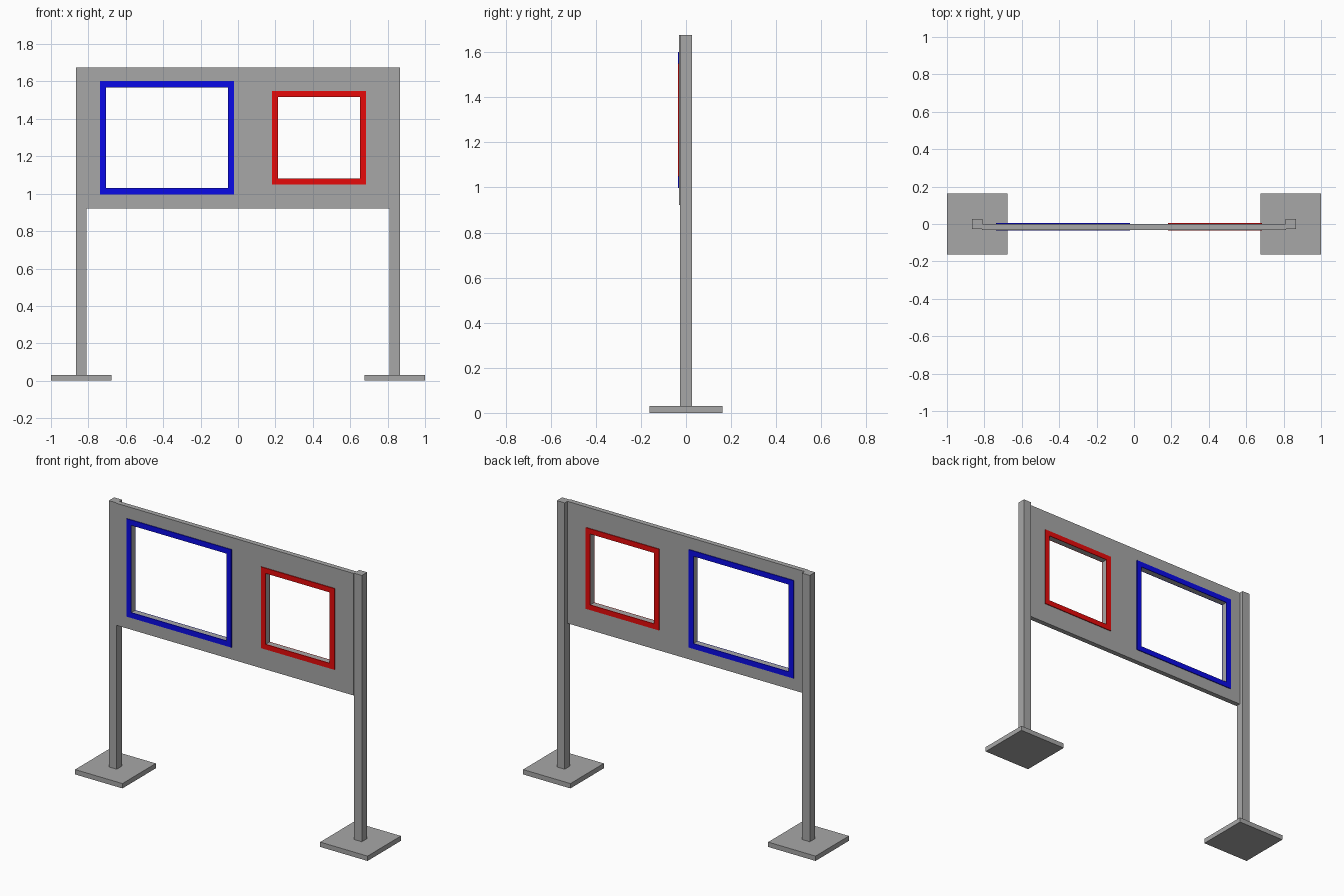
import bpy

cube = bpy.data.objects.get("Cube")
if cube:
    bpy.data.objects.remove(cube, do_unlink=True)


def material(name, rgb):
    m = bpy.data.materials.new(name)
    m.use_nodes = True
    m.diffuse_color = (*rgb, 1)
    m.node_tree.nodes["Principled BSDF"].inputs["Base Color"].default_value = (*rgb, 1)
    return m


grey = material("grey metal", (0.39, 0.39, 0.39))
blue = material("blue paint", (0.003, 0.003, 0.8))
red = material("red paint", (0.8, 0.003, 0.003))


def mesh_object(name, verts, faces, mat):
    mesh = bpy.data.meshes.new(name)
    mesh.from_pydata(verts, [], faces)
    mesh.materials.append(mat)
    obj = bpy.data.objects.new(name, mesh)
    bpy.context.collection.objects.link(obj)
    return obj


def box(name, x, y, z, mat):
    verts = [(a, b, c) for a in x for b in y for c in z]
    faces = [(0, 1, 3, 2), (4, 6, 7, 5), (0, 4, 5, 1),
             (2, 3, 7, 6), (0, 2, 6, 4), (1, 5, 7, 3)]
    return mesh_object(name, verts, faces, mat)


def ring(name, outer, inner, y, mat):
    """Rectangular frame; outer and inner are (x0, x1, z0, z1)."""
    verts = []
    for depth in y:
        for x0, x1, z0, z1 in (outer, inner):
            verts += [(x0, depth, z0), (x1, depth, z0), (x1, depth, z1), (x0, depth, z1)]
    faces = []
    for i in range(4):
        j = (i + 1) % 4
        faces += [(i, j, j + 4, i + 4), (i + 8, i + 12, j + 12, j + 8),
                  (i, i + 8, j + 8, j), (i + 4, j + 4, j + 12, i + 12)]
    return mesh_object(name, verts, faces, mat)


def cut(target, cutter):
    mod = target.modifiers.new("opening", "BOOLEAN")
    mod.object = cutter
    mod.solver = "EXACT"
    cutter.hide_render = True
    cutter.hide_set(True)


TOP = 1.676
FRONT, BACK = -0.031, 0.0
PLATE = 0.005

# Posts and foot plates
for side, s in (("left", 1), ("right", -1)):
    cx = s * 0.838
    box(side + "_foot", (cx - 0.162, cx + 0.162), (-0.163, 0.163), (0, 0.03), grey)
    box(side + "_post", (cx - 0.027, cx + 0.027), (-0.026, 0.026), (0.03, TOP), grey)

# Panel between the posts
panel = box("panel", (-0.812, 0.812), (FRONT, BACK), (0.922, TOP), grey)

# Openings with a painted border on both faces
openings = (
    ("blue", (-0.738, -0.021, 0.997, 1.602), 0.033, blue),
    ("red", (0.182, 0.684, 1.048, 1.55), 0.032, red),
)
for name, outer, w, mat in openings:
    x0, x1, z0, z1 = outer
    inner = (x0 + w, x1 - w, z0 + w, z1 - w)
    cutter = box(name + "_opening_cutter", inner[:2], (-0.2, 0.2), inner[2:], grey)
    cut(panel, cutter)
    ring(name + "_front_border", outer, inner, (FRONT - PLATE, FRONT), mat)
    ring(name + "_back_border", outer, inner, (BACK, BACK + PLATE), mat)

# Bake the openings into the panel and drop the cutters
bpy.context.view_layer.update()
graph = bpy.context.evaluated_depsgraph_get()
baked = bpy.data.meshes.new_from_object(panel.evaluated_get(graph))
panel.modifiers.clear()
panel.data = baked
for obj in list(bpy.data.objects):
    if obj.name.endswith("_cutter"):
        bpy.data.objects.remove(obj, do_unlink=True)
